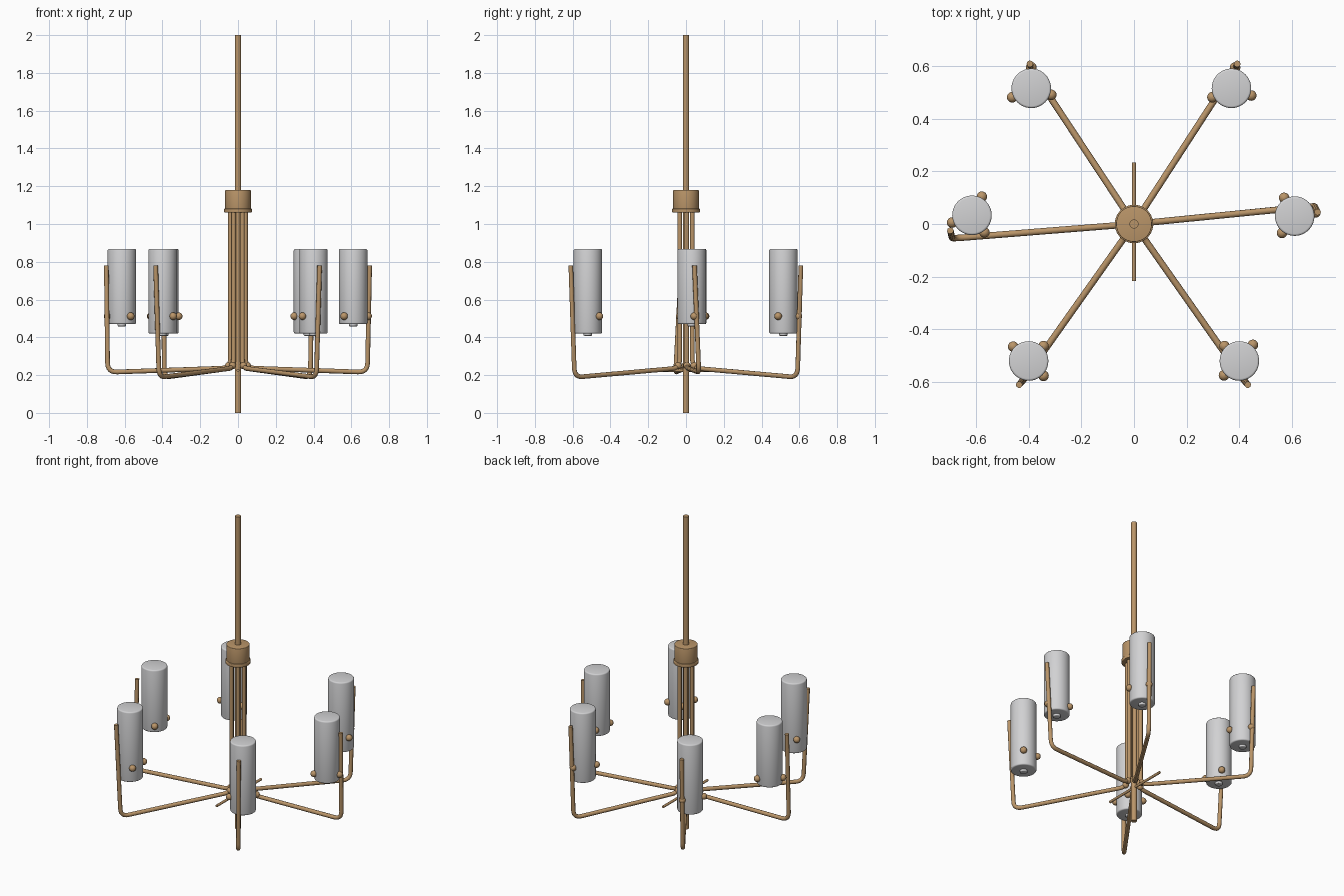
import bpy, bmesh, math
from mathutils import Vector

if "Cube" in bpy.data.objects:
    bpy.data.objects.remove(bpy.data.objects["Cube"])


def material(name, rgb):
    m = bpy.data.materials.new(name)
    m.diffuse_color = (*rgb, 1)
    m.use_nodes = True
    m.node_tree.nodes["Principled BSDF"].inputs["Base Color"].default_value = m.diffuse_color
    return m


brass = material("brass", (0.49, 0.30, 0.14))
frosted = material("frosted_grey", (0.64, 0.64, 0.65))


def finish(ob, name, mat):
    ob.name = name
    ob.data.materials.append(mat)
    if ob.type == 'MESH':
        bpy.ops.object.shade_smooth_by_angle(angle=math.radians(40))
    return ob


def cylinder(name, x, y, z0, z1, r, mat, bevel=0, sides=32):
    bpy.ops.mesh.primitive_cylinder_add(vertices=sides, radius=r, depth=z1 - z0,
                                        location=(x, y, (z0 + z1) / 2))
    ob = bpy.context.object
    if bevel:
        bm = bmesh.new()
        bm.from_mesh(ob.data)
        rims = [e for e in bm.edges if abs(e.verts[0].co.z - e.verts[1].co.z) < 1e-5]
        bmesh.ops.bevel(bm, geom=rims, offset=bevel, segments=3, profile=0.5, affect='EDGES')
        bm.to_mesh(ob.data)
        bm.free()
    return finish(ob, name, mat)


def ball(name, loc, r, mat):
    bpy.ops.mesh.primitive_uv_sphere_add(segments=20, ring_count=12, radius=r, location=loc)
    return finish(bpy.context.object, name, mat)


def rounded(points, radius, steps=6):
    # Replace the inner corners of a path by smooth arcs
    pts = [Vector(p) for p in points]
    out = [pts[0]]
    for a, b, c in zip(pts, pts[1:], pts[2:]):
        p = b + (a - b).normalized() * radius
        q = b + (c - b).normalized() * radius
        for i in range(steps + 1):
            t = i / steps
            out.append(p * (1 - t) ** 2 + b * 2 * t * (1 - t) + q * t * t)
    return out + [pts[-1]]


def tube(name, points, r, mat):
    cu = bpy.data.curves.new(name, 'CURVE')
    cu.dimensions = '3D'
    cu.bevel_depth = r
    cu.bevel_resolution = 3
    cu.use_fill_caps = True
    sp = cu.splines.new('POLY')
    sp.points.add(len(points) - 1)
    for p, co in zip(sp.points, points):
        p.co = (*co, 1)
    sp.use_smooth = True
    ob = bpy.data.objects.new(name, cu)
    bpy.context.collection.objects.link(ob)
    return finish(ob, name, mat)


# Central stem, hub and cross pin
cylinder("stem", 0, 0, 0.0, 2.0, 0.017, brass)
cylinder("hub", 0, 0, 1.07, 1.18, 0.068, brass, 0.003, 40)
cylinder("hub_lip", 0, 0, 1.06, 1.082, 0.073, brass, 0.004, 40)
tube("cross_pin", [(0, -0.217, 0.225), (0, 0.233, 0.225)], 0.008, brass)

# name, shade centre, shade bottom, arm elbow (x, y, z), arm tip, knob angles
lamps = [
    ("back_left", (-0.39, 0.515), 0.42, (-0.39, 0.59, 0.188), (-0.395, 0.608), (205, -18, 90)),
    ("back_right", (0.37, 0.515), 0.42, (0.383, 0.59, 0.188), (0.392, 0.608), (205, -20, 80)),
    ("left", (-0.615, 0.033), 0.47, (-0.69, -0.055, 0.215), (-0.697, -0.025), (62, -54, 200)),
    ("right", (0.61, 0.03), 0.47, (0.685, 0.068, 0.215), (0.697, 0.045), (120, 233, 10)),
    ("front_left", (-0.40, -0.52), 0.42, (-0.418, -0.59, 0.188), (-0.436, -0.61), (137, 45, -45)),
    ("front_right", (0.40, -0.52), 0.42, (0.415, -0.59, 0.188), (0.432, -0.61), (135, 50, 223)),
]

for name, (cx, cy), z0, elbow, tip, angles in lamps:
    # Arm: down from the hub, out along the bottom, up beside the shade
    d = Vector((elbow[0], elbow[1])).normalized() * 0.04
    path = [(d.x, d.y, 1.07), (d.x, d.y, 0.238), elbow, (*tip, 0.78)]
    tube(name + "_arm", rounded(path, 0.05), 0.0125, brass)
    ball(name + "_arm_joint", (d.x * 1.25, d.y * 1.25, 0.25), 0.019, brass)
    # Shade with its small bottom stud
    cylinder(name + "_shade", cx, cy, z0, 0.868, 0.075, frosted, 0.008, 40)
    cylinder(name + "_shade_stud", cx, cy, z0 - 0.012, z0 + 0.01, 0.022, frosted, 0.005, 20)
    # Brass knobs around the shade
    for i, a in enumerate(angles):
        a = math.radians(a)
        ball(f"{name}_knob_{i + 1}",
             (cx + 0.08 * math.cos(a), cy + 0.08 * math.sin(a), 0.512), 0.02, brass)
